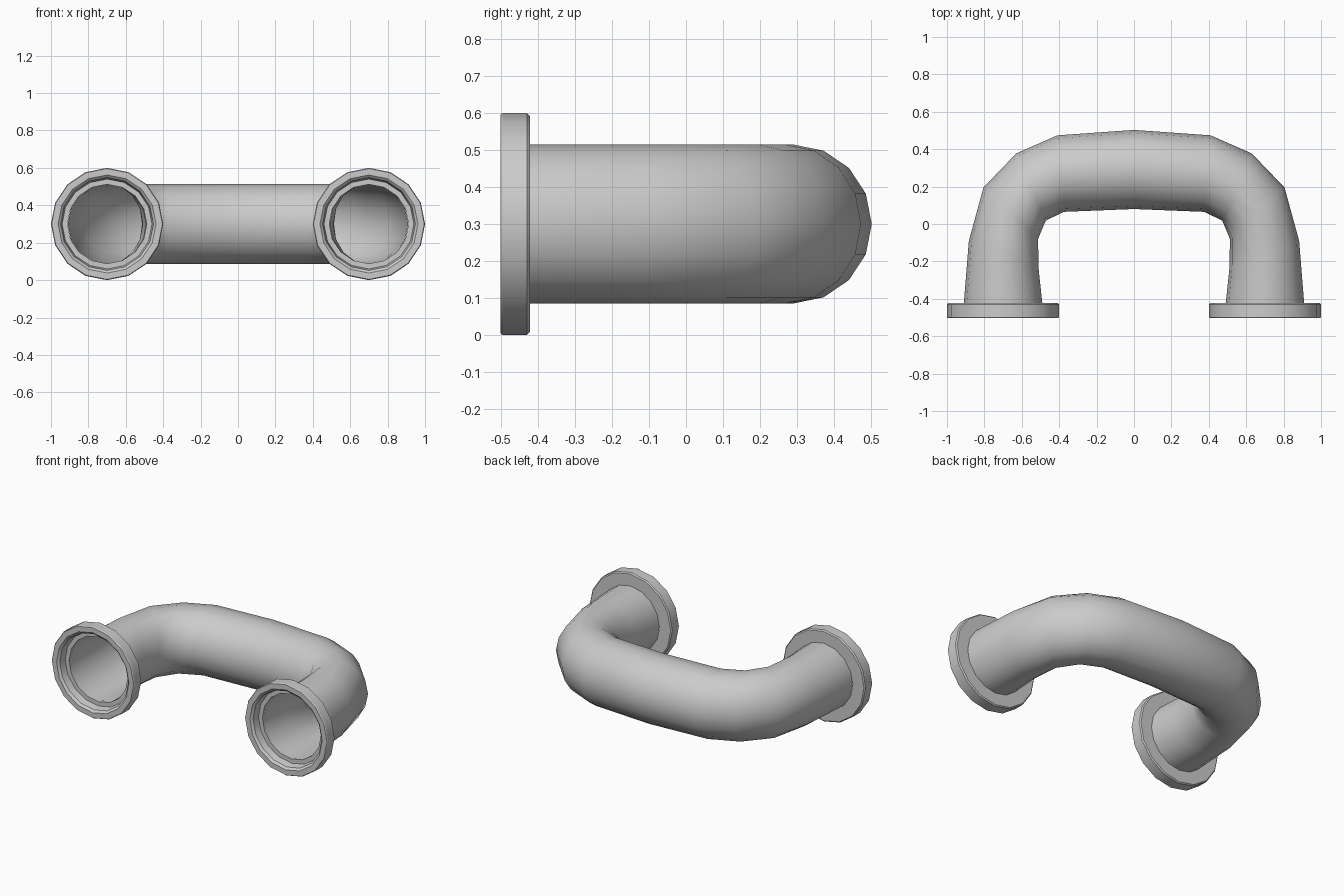
import bpy, bmesh
from math import sin, cos, tau

if "Cube" in bpy.data.objects:
    bpy.data.objects.remove(bpy.data.objects["Cube"])

SIDES = 16
Z = 0.30


def make_object(name, rings, closed=False):
    """Skin a list of equally sized vertex rings into one mesh."""
    bm = bmesh.new()
    loops = [[bm.verts.new(p) for p in ring] for ring in rings]
    pairs = list(zip(loops, loops[1:]))
    if closed:
        pairs.append((loops[-1], loops[0]))
    for a, b in pairs:
        for i in range(SIDES):
            j = (i + 1) % SIDES
            bm.faces.new((a[i], a[j], b[j], b[i]))
    bmesh.ops.recalc_face_normals(bm, faces=bm.faces)
    mesh = bpy.data.meshes.new(name)
    bm.to_mesh(mesh)
    bm.free()
    obj = bpy.data.objects.new(name, mesh)
    bpy.context.collection.objects.link(obj)
    return obj


def smooth(obj, angle):
    bpy.ops.object.select_all(action='DESELECT')
    obj.select_set(True)
    bpy.context.view_layer.objects.active = obj
    bpy.ops.object.shade_smooth_by_angle(angle=angle)


def pipe_ring(outer, inner, rz=0.215):
    """Section spanning an outer-bend and an inner-bend point."""
    cx, cy = (outer[0] + inner[0]) / 2, (outer[1] + inner[1]) / 2
    dx, dy = (outer[0] - inner[0]) / 2, (outer[1] - inner[1]) / 2
    return [(cx + dx * cos(t), cy + dy * cos(t), Z + rz * sin(t))
            for t in (tau * i / SIDES for i in range(SIDES))]


# Bent pipe: outer and inner bend points of each section, right half to centre
half = [((0.91, -0.425), (0.49, -0.425)),
        ((0.883, -0.09), (0.51, -0.24)),
        ((0.805, 0.195), (0.513, -0.08)),
        ((0.63, 0.377), (0.472, 0.018)),
        ((0.41, 0.474), (0.375, 0.065))]
middle = [((0, 0.503), (0, 0.08))]
left = [((-o[0], o[1]), (-i[0], i[1])) for o, i in reversed(half)]
pipe = make_object("bent_pipe", [pipe_ring(o, i) for o, i in half + middle + left])
smooth(pipe, 0.9)

# End flanges: (radius, y) profile with a stepped socket, revolved along y
profile = [(0.212, -0.423), (0.293, -0.423), (0.30, -0.43), (0.30, -0.497),
           (0.296, -0.503), (0.262, -0.503), (0.248, -0.49), (0.24, -0.445),
           (0.212, -0.445)]
for name, x in (("left_flange", -0.7), ("right_flange", 0.7)):
    rings = [[(x + r * cos(tau * i / SIDES), y, Z + r * sin(tau * i / SIDES))
              for i in range(SIDES)] for r, y in profile]
    smooth(make_object(name, rings, closed=True), 0.55)
